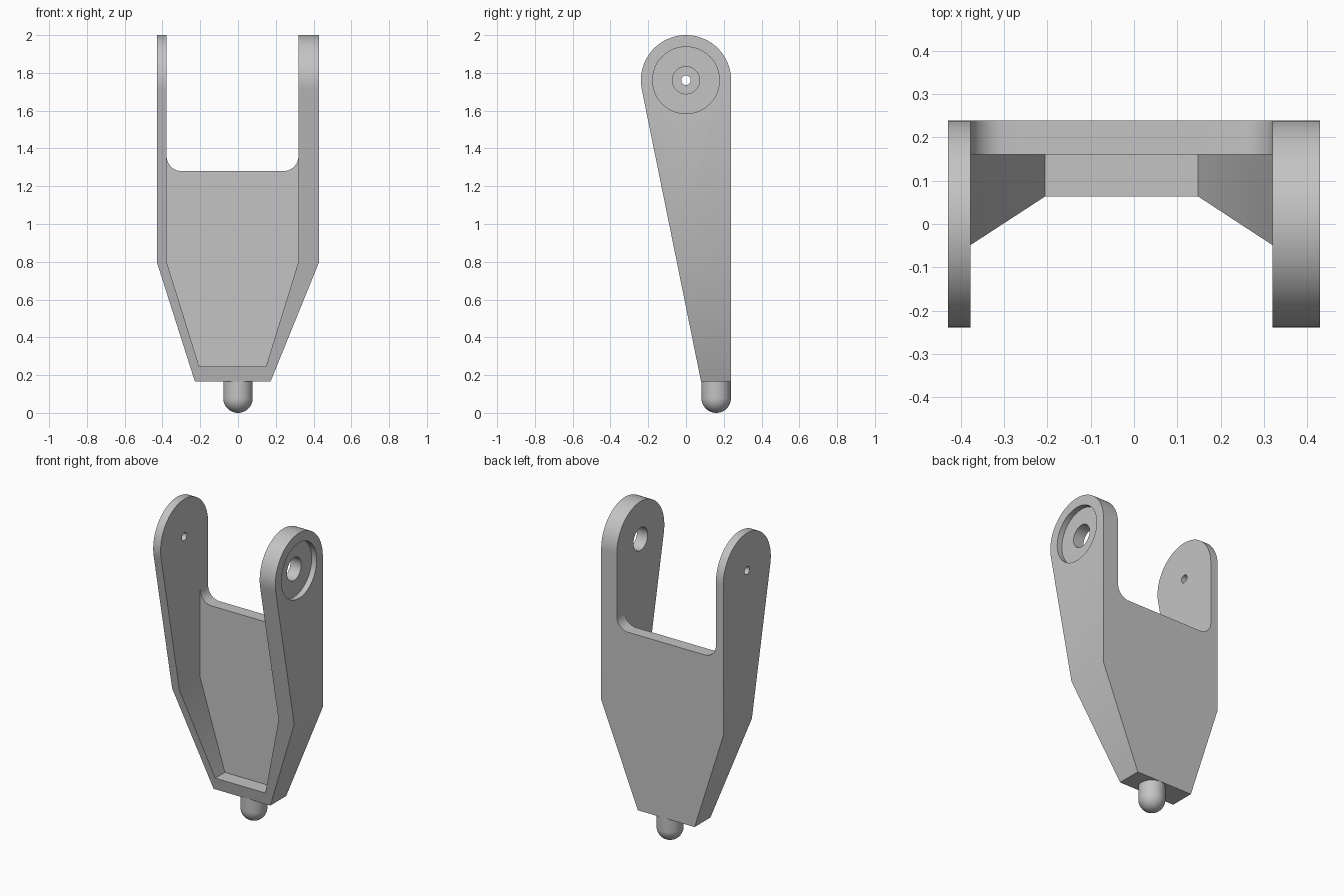
import bpy, bmesh
from math import sin, cos, pi, atan2, acos, hypot, radians
from mathutils import Vector

cube = bpy.data.objects.get("Cube")
if cube:
    bpy.data.objects.remove(cube, do_unlink=True)

grey = bpy.data.materials.new("plain grey")
grey.use_nodes = True
grey.diffuse_color = (0.55, 0.55, 0.55, 1)
grey.node_tree.nodes["Principled BSDF"].inputs["Base Color"].default_value = (0.55, 0.55, 0.55, 1)


def arc(cu, cv, r, start, end, steps):
    """Points on an arc, angles in radians."""
    angles = [start + (end - start) * i / steps for i in range(steps + 1)]
    return [(cu + r * cos(a), cv + r * sin(a)) for a in angles]


def prism(name, points, low, high, axis):
    """Extrude an outline along x (points are y, z) or y (points are x, z)."""
    bm = bmesh.new()
    place = (lambda u, v: (low, u, v)) if axis == "x" else (lambda u, v: (u, low, v))
    face = bm.faces.new([bm.verts.new(place(u, v)) for u, v in points])
    shift = Vector((high - low, 0, 0)) if axis == "x" else Vector((0, high - low, 0))
    new = bmesh.ops.extrude_face_region(bm, geom=[face])["geom"]
    bmesh.ops.translate(bm, vec=shift, verts=[g for g in new if isinstance(g, bmesh.types.BMVert)])
    bmesh.ops.recalc_face_normals(bm, faces=bm.faces)
    return finish(name, bm)


def finish(name, bm):
    mesh = bpy.data.meshes.new(name)
    bm.to_mesh(mesh)
    bm.free()
    mesh.materials.append(grey)
    obj = bpy.data.objects.new(name, mesh)
    bpy.context.scene.collection.objects.link(obj)
    return obj


def select(obj):
    bpy.ops.object.select_all(action="DESELECT")
    obj.select_set(True)
    bpy.context.view_layer.objects.active = obj


def carve(target, tool, operation="DIFFERENCE"):
    select(target)
    mod = target.modifiers.new("cut", "BOOLEAN")
    mod.operation, mod.solver, mod.object = operation, "EXACT", tool
    bpy.ops.object.modifier_apply(modifier=mod.name)
    bpy.data.objects.remove(tool, do_unlink=True)


# Main dimensions
base_z, bend_z, pivot_z = 0.165, 0.8, 1.761
tip_r, back_y, plate_y = 0.239, 0.239, 0.16
inner_l, inner_r, saddle_z, fillet = -0.378, 0.32, 1.28, 0.08

# Fork body: front outline crossed with the tapered, round-topped side outline
fork = prism("fork_body", [(-0.43, 2.2), (-0.43, bend_z), (-0.228, base_z),
                           (0.172, base_z), (0.43, bend_z), (0.43, 2.2)], -0.5, 0.5, "y")
toe_y = 0.08
dy, dz = toe_y, base_z - pivot_z
tangent = atan2(dz, dy) - acos(tip_r / hypot(dy, dz)) + 2 * pi
side = [(toe_y, base_z - 0.0), (back_y, base_z - 0.0)] + arc(0, pivot_z, tip_r, 0, tangent, 64)
carve(fork, prism("side_cutter", side, -0.6, 0.6, "x"), "INTERSECT")

# Gap between the arms, with rounded lower corners
gap = [(inner_l, 2.3)]
gap += arc(inner_l + fillet, saddle_z + fillet, fillet, pi, 1.5 * pi, 14)
gap += arc(inner_r - fillet, saddle_z + fillet, fillet, 1.5 * pi, 2 * pi, 14)
gap += [(inner_r, 2.3)]
carve(fork, prism("gap_cutter", gap, -0.7, 0.7, "y"))

# Front pocket
pocket = [(inner_l, 2.4), (inner_l, bend_z), (-0.205, 0.245),
          (0.148, 0.245), (inner_r, bend_z), (inner_r, 2.4)]
carve(fork, prism("pocket_cutter", pocket, -0.8, plate_y, "y"))

# Pivot holes: recess and bore in the thick arm, pinhole in the thin arm
for r, low, high in ((0.177, 0.395, 0.6), (0.072, 0.2, 0.65), (0.025, -0.6, -0.2)):
    ring = arc(0, pivot_z, r, 0, 2 * pi, 48)[:-1]
    carve(fork, prism("hole_cutter", ring, low, high, "x"))

# Round-nosed peg, spun from a half profile
peg_r = 0.078
bm = bmesh.new()
profile = [(0, base_z), (peg_r, base_z)] + arc(0, peg_r, peg_r, 0, -pi / 2, 14)
verts = [bm.verts.new((u, 0, v)) for u, v in profile]
edges = [bm.edges.new(pair) for pair in zip(verts, verts[1:])]
bmesh.ops.spin(bm, geom=verts + edges, cent=(0, 0, 0), axis=(0, 0, 1),
               angle=2 * pi, steps=40, use_merge=True)
bmesh.ops.remove_doubles(bm, verts=bm.verts, dist=0.0005)
bmesh.ops.recalc_face_normals(bm, faces=bm.faces)
peg = finish("bottom_peg", bm)
peg.location.y = plate_y

for obj in (fork, peg):
    select(obj)
    bpy.ops.object.shade_smooth_by_angle(angle=radians(25))
